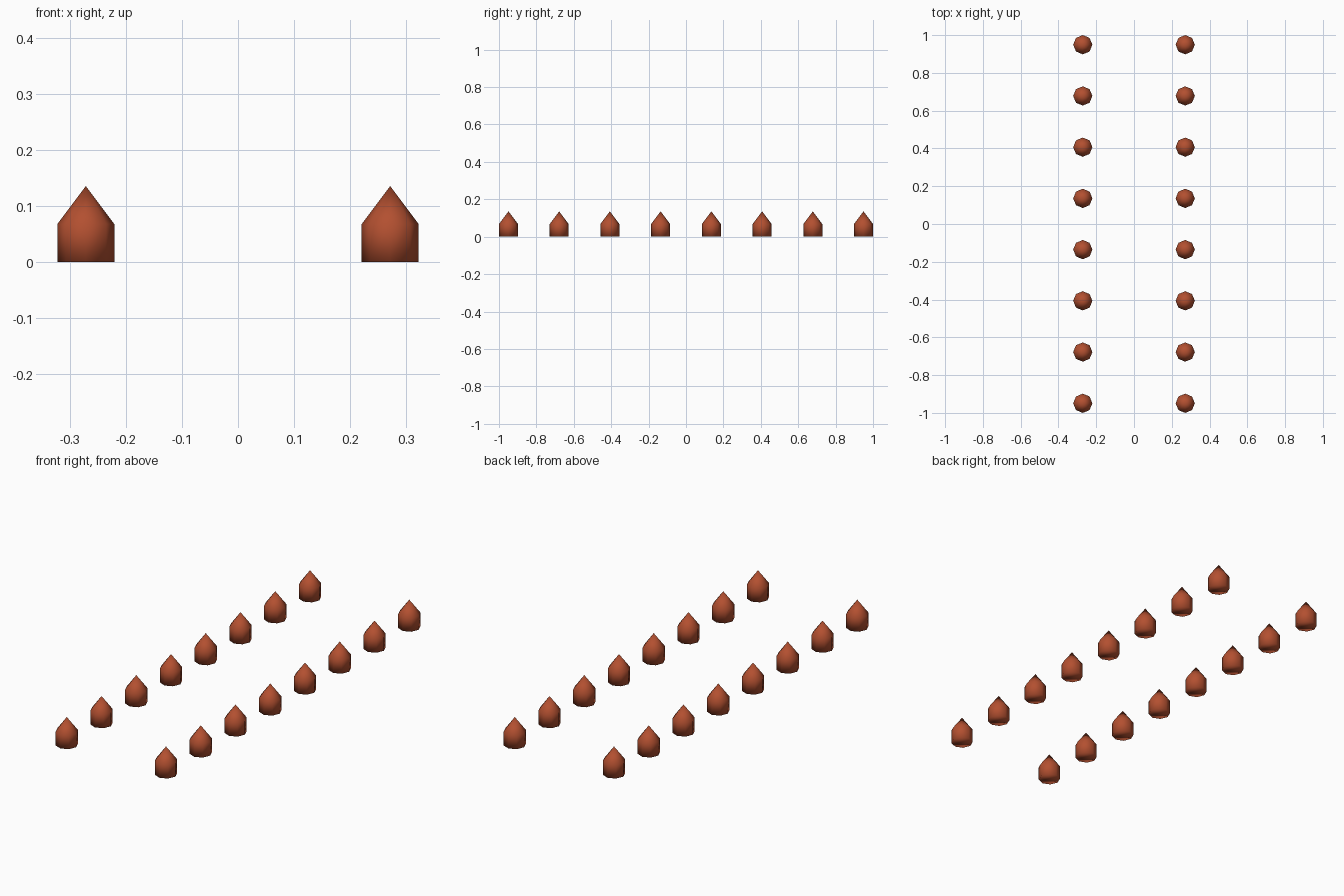
import bpy, bmesh, math

if "Cube" in bpy.data.objects:
    bpy.data.objects.remove(bpy.data.objects["Cube"])

S = 0.2712            # spacing between studs
R = S * 3 / 16        # stud radius
H = S / 4             # height of the straight body; the tip is as tall again
SIDES = 8

rust = bpy.data.materials.new("rust_red")
rust.diffuse_color = (0.45, 0.08, 0.03, 1)
rust.use_nodes = True
rust.node_tree.nodes["Principled BSDF"].inputs["Base Color"].default_value = rust.diffuse_color

# One stud: octagonal body with a pointed cap and closed base
mesh = bpy.data.meshes.new("pointed_stud")
bm = bmesh.new()
ring = lambda z: [bm.verts.new((R * math.cos(2 * math.pi * i / SIDES),
                                R * math.sin(2 * math.pi * i / SIDES), z))
                  for i in range(SIDES)]
low, high = ring(0), ring(H)
tip = bm.verts.new((0, 0, 2 * H))
bm.faces.new(low[::-1])
for i in range(SIDES):
    j = (i + 1) % SIDES
    bm.faces.new((low[i], low[j], high[j], high[i]))
    bm.faces.new((high[i], high[j], tip))
# Soft sides, crisp base rim
for f in bm.faces:
    f.smooth = True
for e in bm.edges:
    e.smooth = e.calc_face_angle(0) < math.radians(50)
bm.to_mesh(mesh)
bm.free()
mesh.materials.append(rust)

# Two rows of eight studs
for side, x in (("left", -S), ("right", S)):
    for k in range(8):
        stud = bpy.data.objects.new(f"{side}_stud_{k + 1}", mesh)
        stud.location = (x, (k - 3.5) * S, 0)
        bpy.context.collection.objects.link(stud)
